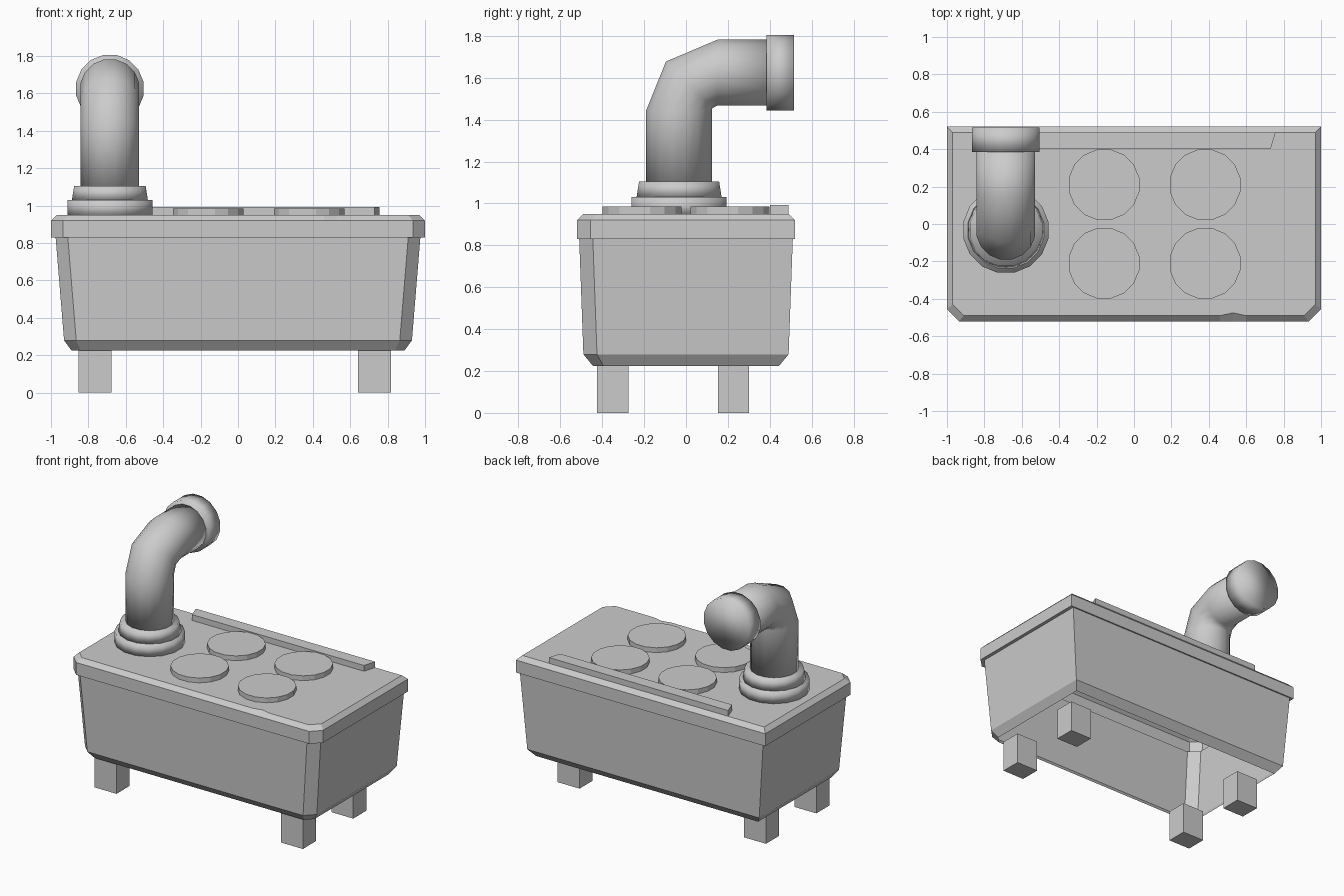
import bpy, bmesh
from math import pi, sin, cos
from mathutils import Vector

cube = bpy.data.objects.get("Cube")
if cube:
    bpy.data.objects.remove(cube, do_unlink=True)

grey = bpy.data.materials.new("stove_grey")
grey.use_nodes = True
grey.diffuse_color = (0.6, 0.6, 0.6, 1)
grey.node_tree.nodes["Principled BSDF"].inputs["Base Color"].default_value = (0.6, 0.6, 0.6, 1)


def loft(name, loops, cap_start=True, cap_end=True, smooth=False):
    """Bridge a list of equal-length closed loops into one surface."""
    bm = bmesh.new()
    rings = [[bm.verts.new(p) for p in loop] for loop in loops]
    for a, b in zip(rings, rings[1:]):
        for i in range(len(a)):
            j = (i + 1) % len(a)
            bm.faces.new((a[i], a[j], b[j], b[i]))
    if cap_start:
        bm.faces.new(rings[0][::-1])
    if cap_end:
        bm.faces.new(rings[-1])
    for f in bm.faces:
        f.smooth = smooth
    mesh = bpy.data.meshes.new(name)
    bm.to_mesh(mesh)
    bm.free()
    mesh.materials.append(grey)
    obj = bpy.data.objects.new(name, mesh)
    bpy.context.collection.objects.link(obj)
    return obj


def outline(hx, hy, cut, z, dip=0.0):
    """Rectangle with the two front corners cut and a slight dip in the front edge."""
    pts = [(-hx + cut, -hy), (0.46, -hy), (0.53, -hy + dip), (0.60, -hy),
           (hx - cut, -hy), (hx, -hy + cut), (hx, hy), (-hx, hy), (-hx, -hy + cut)]
    return [(x, y, z) for x, y in pts]


def ring(centre, radius, tilt=0.0, sides=16):
    """Circle whose axis leans from +z towards +y by tilt."""
    c = Vector(centre)
    u, v = Vector((1, 0, 0)), Vector((0, cos(tilt), -sin(tilt)))
    return [c + radius * (cos(t) * u + sin(t) * v)
            for t in (2 * pi * (i + 0.5) / sides for i in range(sides))]


def disc(name, x, y, z0, z1, r0, r1=None, smooth=False):
    return loft(name, [ring((x, y, z0), r0), ring((x, y, z1), r1 or r0)], smooth=smooth)


# Tapered body with overhanging lid, open underneath
loft("stove_body", [
    outline(0.89, 0.445, 0.05, 0.225),
    outline(0.93, 0.49, 0.065, 0.28),
    outline(0.975, 0.51, 0.065, 0.83),
    outline(1.0, 0.52, 0.065, 0.83),
    outline(1.0, 0.52, 0.065, 0.92),
    outline(0.97, 0.49, 0.06, 0.95, 0.015),
], cap_start=False)

# Legs
for side, x in (("right", -0.765), ("left", 0.73)):
    for end, y in (("front", -0.35), ("back", 0.227)):
        square = [(-1, -1), (1, -1), (1, 1), (-1, 1)]
        loft(f"{end}_{side}_leg",
             [[(x + 0.088 * a, y + 0.075 * b, z) for a, b in square] for z in (0, 0.23)])

# Hot plates
for side, x in (("right", -0.16), ("left", 0.38)):
    for end, y in (("front", -0.21), ("back", 0.21)):
        disc(f"{end}_{side}_hot_plate", x, y, 0.945, 0.985, 0.192)

# Rear ledge with slanted ends
ledge = [(-0.65, 0.4), (0.73, 0.4), (0.757, 0.49), (-0.68, 0.49)]
loft("rear_ledge", [[(x, y, z) for x, y in ledge] for z in (0.945, 0.992)])

# Chimney collar
PX, PY, PZ = -0.685, -0.033, 1.625
disc("collar_base", PX, PY, 0.945, 1.03, 0.232, smooth=True)
disc("collar_top", PX, PY, 1.03, 1.105, 0.207, 0.195, smooth=True)

# Bent chimney pipe
loft("chimney_pipe", [
    ring((PX, PY, 1.09), 0.16),
    ring((PX, PY, 1.445), 0.16),
    ring((PX, 0.015, 1.567), 0.16, pi / 4),
    ring((PX, 0.15, PZ), 0.16, pi / 2),
    ring((PX, 0.40, PZ), 0.16, pi / 2),
], smooth=True)

# Chimney end cap
loft("chimney_cap", [ring((PX, y, PZ), 0.184, pi / 2) for y in (0.385, 0.515)], smooth=True)
